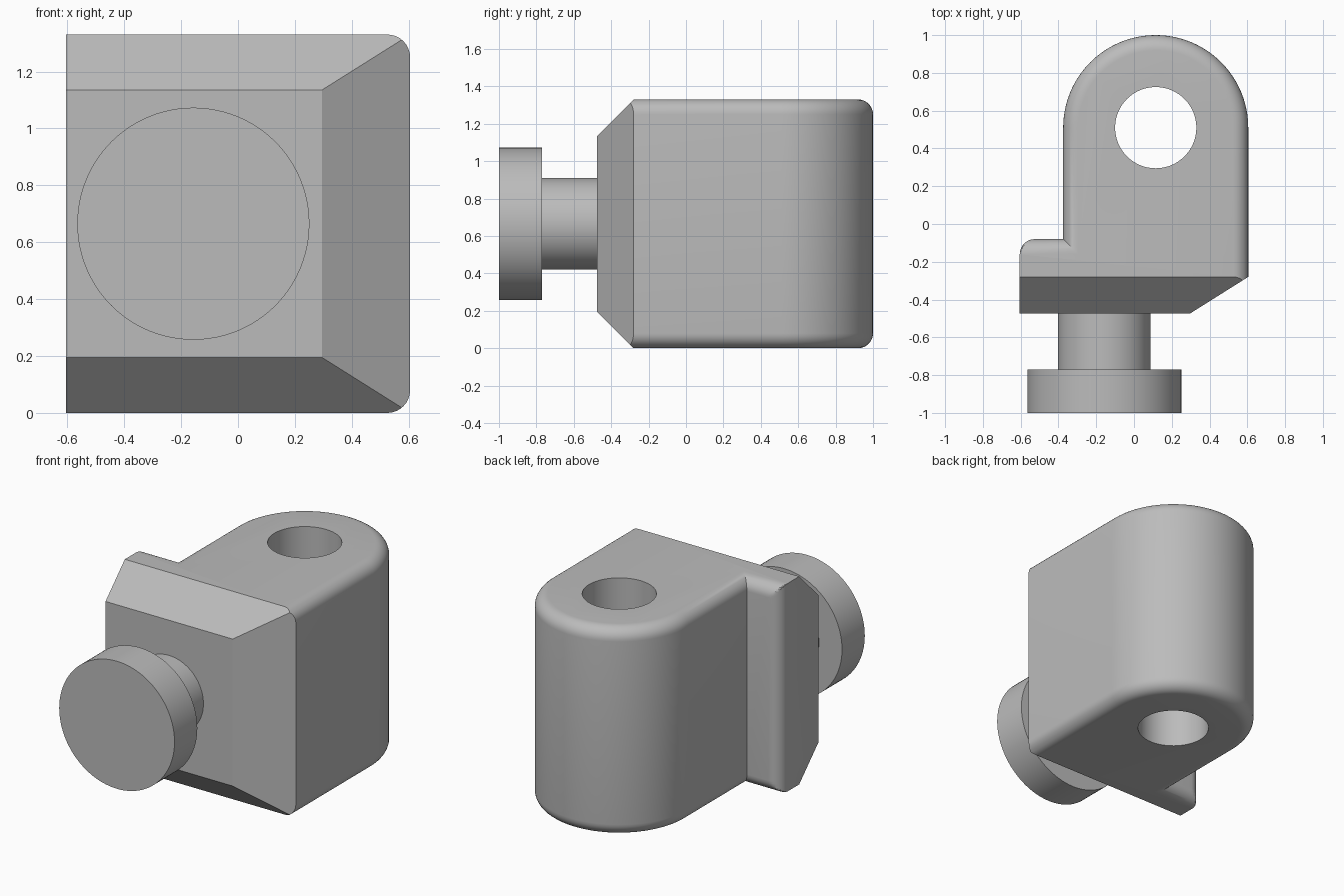
import bpy, bmesh, math
from mathutils import Vector

if "Cube" in bpy.data.objects:
    bpy.data.objects.remove(bpy.data.objects["Cube"])

H, R = 1.33, 0.08            # block height, fillet radius
CX, CY, CR = 0.115, 0.51, 0.49   # rounded end of the lug
FRONT, LEFT, BACK = -0.475, -0.605, -0.08

grey = bpy.data.materials.new("grey")
grey.diffuse_color = (0.5, 0.5, 0.5, 1)
grey.use_nodes = True
grey.node_tree.nodes["Principled BSDF"].inputs["Base Color"].default_value = grey.diffuse_color


def section(d):
    """Plan outline with the filleted sides moved in by d."""
    pts = [(LEFT, FRONT), (CX + CR - d, FRONT)]
    for i in range(49):                                   # rounded end
        a = math.pi * i / 48
        pts.append((CX + (CR - d) * math.cos(a), CY + (CR - d) * math.sin(a)))
    pts.append((CX - CR + d, BACK - d))                   # inner corner
    for i in range(9):                                    # rounded flange corner
        a = math.pi / 2 * (1 + i / 8)
        y = BACK - R + R * math.sin(a)
        pts.append((LEFT + R + R * math.cos(a), min(y, BACK - d)))
    return pts


def smooth(obj):
    bpy.ops.object.select_all(action='DESELECT')
    bpy.context.view_layer.objects.active = obj
    obj.select_set(True)
    bpy.ops.object.shade_smooth_by_angle(angle=math.radians(25))


def cylinder(name, r, depth, loc, rot=(0, 0, 0)):
    bpy.ops.mesh.primitive_cylinder_add(vertices=96, radius=r, depth=depth, location=loc, rotation=rot)
    obj = bpy.context.object
    obj.name = name
    obj.data.materials.append(grey)
    return obj


# Block: stacked sections give the rounded top and bottom rims
N = 8
steps = [math.pi / 2 * i / N for i in range(N + 1)]
low = [(R * (1 - math.sin(a)), R * (1 - math.cos(a))) for a in steps]
layers = low + [(d, H - z) for d, z in reversed(low)]
bm = bmesh.new()
rings = [[bm.verts.new((x, y, z)) for x, y in section(d)] for d, z in layers]
for a, b in zip(rings, rings[1:]):
    for i in range(len(a)):
        j = (i + 1) % len(a)
        bm.faces.new((a[i], a[j], b[j], b[i]))
bm.faces.new(rings[0][::-1])
bm.faces.new(rings[-1])

# Front chamfers: top, bottom and right
for co, no in (((0, FRONT, 1.135), (0, -1, 1)),
               ((0, FRONT, 0.195), (0, -1, -1)),
               ((0.295, FRONT, 0), (0.195, -0.31, 0))):
    geom = bm.verts[:] + bm.edges[:] + bm.faces[:]
    cut = bmesh.ops.bisect_plane(bm, geom=geom, dist=1e-5, plane_co=Vector(co),
                                 plane_no=Vector(no).normalized(), clear_outer=True)
    edges = [e for e in bm.edges if e.is_boundary]
    bmesh.ops.holes_fill(bm, edges=edges, sides=0)
bmesh.ops.remove_doubles(bm, verts=bm.verts[:], dist=1e-5)
bmesh.ops.recalc_face_normals(bm, faces=bm.faces[:])
me = bpy.data.meshes.new("block")
bm.to_mesh(me)
bm.free()
block = bpy.data.objects.new("block", me)
bpy.context.collection.objects.link(block)
me.materials.append(grey)

# Vertical pin hole
cutter = cylinder("hole_cutter", 0.215, 2, (CX, CY, H / 2))
cutter.hide_render = True
mod = block.modifiers.new("hole", 'BOOLEAN')
mod.operation, mod.solver, mod.object = 'DIFFERENCE', 'EXACT', cutter
bpy.context.view_layer.objects.active = block
bpy.ops.object.modifier_apply(modifier="hole")
bpy.data.objects.remove(cutter)
smooth(block)

# Stud on the front: neck and disc
turn = (math.pi / 2, 0, 0)
smooth(cylinder("stud_neck", 0.245, 0.30, (-0.157, -0.62, 0.665), turn))
smooth(cylinder("stud_disc", 0.408, 0.23, (-0.157, -0.885, 0.665), turn))
